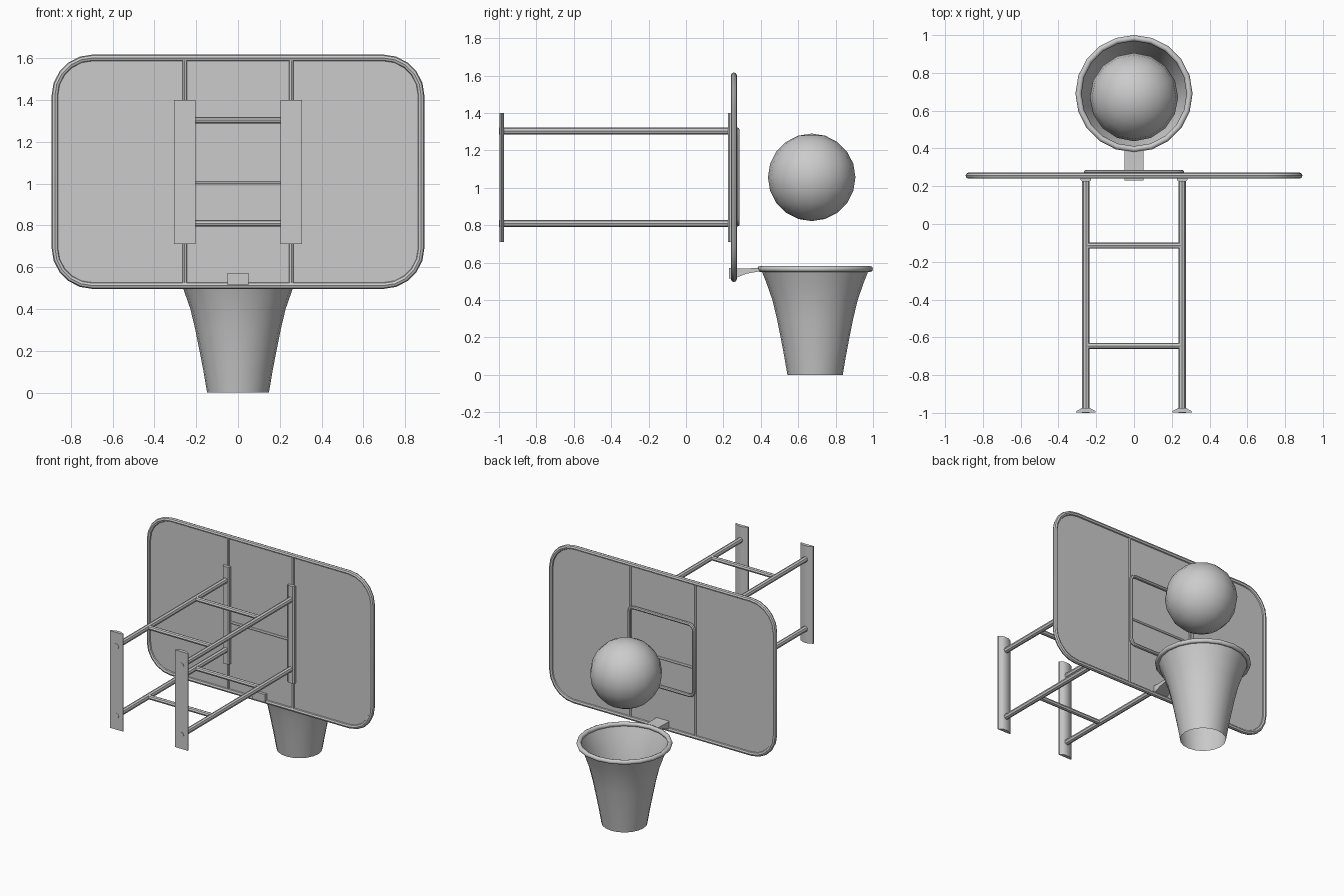
import bpy, bmesh, math

if "Cube" in bpy.data.objects:
    bpy.data.objects.remove(bpy.data.objects["Cube"])

BAR_X = 0.255      # side rails and arms
BOARD_Y = 0.256
HOOP_Y = 0.69


def finish(ob, angle=40):
    bpy.ops.object.select_all(action='DESELECT')
    ob.select_set(True)
    bpy.context.view_layer.objects.active = ob
    bpy.ops.object.shade_smooth_by_angle(angle=math.radians(angle))
    return ob


def from_bmesh(name, bm, angle=40):
    bmesh.ops.recalc_face_normals(bm, faces=bm.faces[:])
    me = bpy.data.meshes.new(name)
    bm.to_mesh(me)
    bm.free()
    ob = bpy.data.objects.new(name, me)
    bpy.context.collection.objects.link(ob)
    return finish(ob, angle)


def tube(name, pts, r, closed=False):
    cu = bpy.data.curves.new(name, 'CURVE')
    cu.dimensions = '3D'
    cu.bevel_depth = r
    cu.bevel_resolution = 2
    cu.use_fill_caps = True
    sp = cu.splines.new('POLY')
    sp.points.add(len(pts) - 1)
    for p, co in zip(sp.points, pts):
        p.co = (*co, 1)
    sp.use_cyclic_u = closed
    ob = bpy.data.objects.new(name, cu)
    bpy.context.collection.objects.link(ob)
    bpy.ops.object.select_all(action='DESELECT')
    ob.select_set(True)
    bpy.context.view_layer.objects.active = ob
    bpy.ops.object.convert(target='MESH')
    return finish(bpy.context.view_layer.objects.active)


def prism(name, pts, offset, angle=40):
    bm = bmesh.new()
    face = bm.faces.new([bm.verts.new(p) for p in pts])
    ext = bmesh.ops.extrude_face_region(bm, geom=[face])
    verts = [g for g in ext['geom'] if isinstance(g, bmesh.types.BMVert)]
    bmesh.ops.translate(bm, vec=offset, verts=verts)
    # the extrusion may drop the source face
    if not face.is_valid:
        bmesh.ops.holes_fill(bm, edges=[e for e in bm.edges if e.is_boundary])
    else:
        bmesh.ops.holes_fill(bm, edges=[e for e in bm.edges if e.is_boundary], sides=0)
    return from_bmesh(name, bm, angle)


def rounded_rect(hx, z0, z1, rad, y, seg):
    pts = []
    corners = [(hx - rad, z1 - rad), (rad - hx, z1 - rad),
               (rad - hx, z0 + rad), (hx - rad, z0 + rad)]
    for i, (cx, cz) in enumerate(corners):
        for k in range(seg + 1):
            a = math.pi / 2 * (i + k / seg)
            pts.append((cx + rad * math.cos(a), y, cz + rad * math.sin(a)))
    return pts


def lathe(name, profile, sides, closed=False):
    bm = bmesh.new()
    rings = [[bm.verts.new((r * math.sin(2 * math.pi * i / sides),
                            HOOP_Y + r * math.cos(2 * math.pi * i / sides), z))
              for i in range(sides)] for r, z in profile]
    pairs = list(zip(rings, rings[1:])) + ([(rings[-1], rings[0])] if closed else [])
    for a, b in pairs:
        for i in range(sides):
            j = (i + 1) % sides
            bm.faces.new((a[i], a[j], b[j], b[i]))
    return from_bmesh(name, bm, 60)


# Backboard panel and its tubular rim
prism("backboard_panel", rounded_rect(0.876, 0.512, 1.601, 0.18, BOARD_Y - 0.004, 5),
      (0, 0.008, 0), 30)
tube("backboard_rim", rounded_rect(0.876, 0.512, 1.601, 0.18, BOARD_Y, 5), 0.016, True)

# Target rectangle and centre crossbar
tube("target_frame", rounded_rect(0.254, 0.805, 1.31, 0.035, 0.275, 3), 0.012, True)
tube("board_crossbar", [(-BAR_X, BOARD_Y, 1.0), (BAR_X, BOARD_Y, 1.0)], 0.012)

# Rails, channels, wall plates and arms on both sides
for s, side in ((-1, "left"), (1, "right")):
    x = s * BAR_X
    tube("board_rail_" + side, [(x, BOARD_Y, 0.512), (x, BOARD_Y, 1.601)], 0.012)
    channel = [(-0.027, 0.245), (-0.027, 0.232), (-0.018, 0.224),
               (0.018, 0.224), (0.027, 0.232), (0.027, 0.245)]
    prism("board_channel_" + side, [(x + a, b, 0.71) for a, b in channel], (0, 0, 0.69))
    plate = [(-0.052, -0.998), (-0.05, -0.99), (-0.03, -0.98), (-0.022, -0.974),
             (0.022, -0.974), (0.03, -0.98), (0.05, -0.99), (0.052, -0.998)]
    prism("wall_plate_" + side, [(x + a, b, 0.71) for a, b in plate], (0, 0, 0.69))
    for z, level in ((0.81, "lower"), (1.303, "upper")):
        tube(f"arm_{level}_{side}", [(x, -1.0, z), (x, 0.235, z)], 0.019)

# Cross braces between the arms
for z in (0.81, 1.303):
    for y in (-0.115, -0.645):
        tube("cross_brace", [(-BAR_X, y, z), (BAR_X, y, z)], 0.016)

# Hoop bracket
side_profile = [(0.23, 0.515), (0.27, 0.52), (0.32, 0.54), (0.40, 0.555),
                (0.40, 0.572), (0.30, 0.568), (0.23, 0.572)]
prism("hoop_bracket", [(-0.05, y, z) for y, z in side_profile], (0.1, 0, 0))

# Hoop ring, net and ball
ring = [(0.294 + 0.016 * math.cos(a * math.pi / 4), 0.566 + 0.016 * math.sin(a * math.pi / 4))
        for a in range(8)]
lathe("hoop_ring", ring, 20, True)
lathe("net", [(0.287, 0.56), (0.263, 0.5), (0.228, 0.4), (0.204, 0.3),
              (0.184, 0.2), (0.165, 0.1), (0.148, 0.0)], 20)
bpy.ops.mesh.primitive_uv_sphere_add(segments=16, ring_count=10, radius=0.234,
                                     location=(0, 0.672, 1.056))
bpy.context.object.name = "ball"
finish(bpy.context.object, 60)
